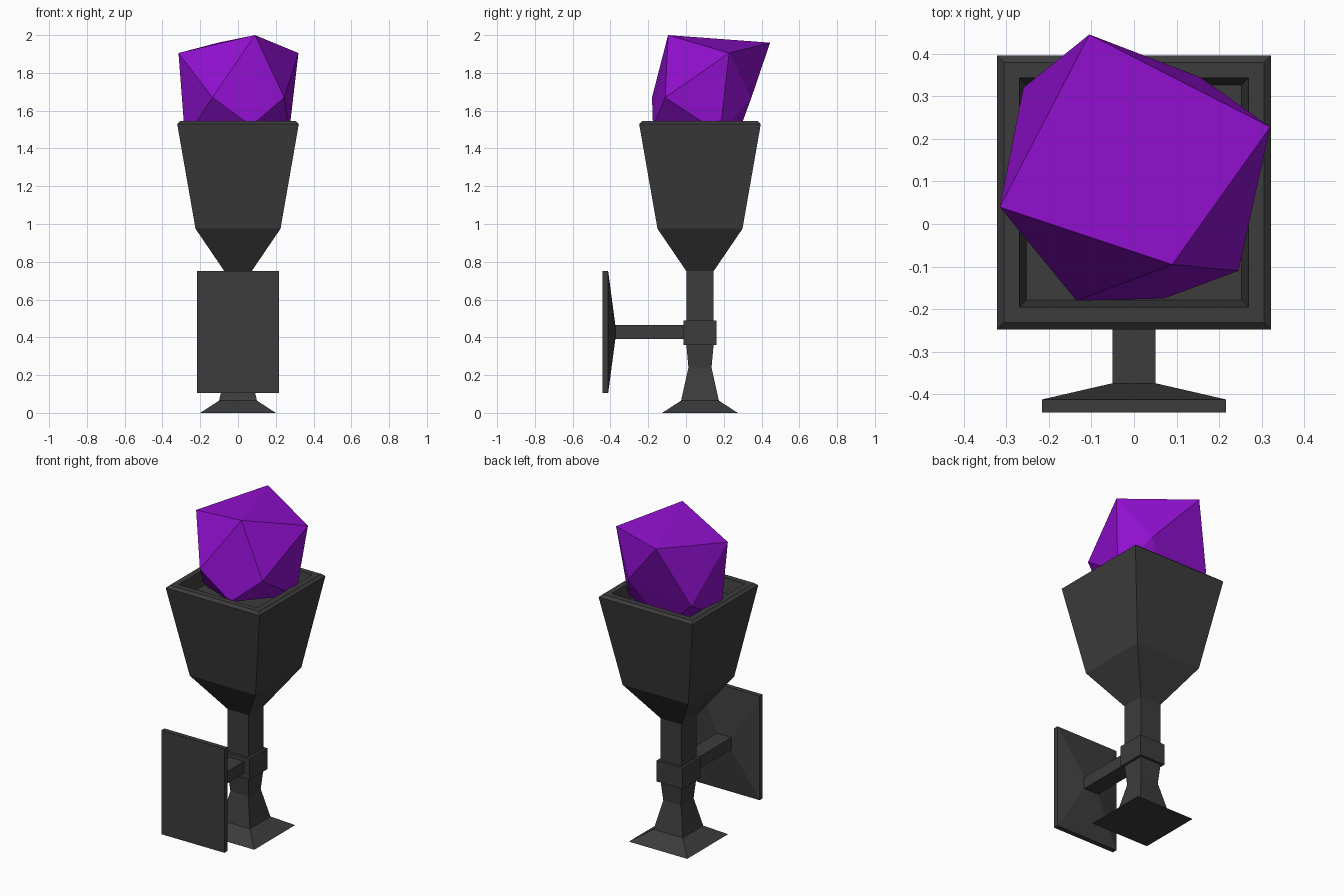
import bpy, bmesh
from mathutils import Vector, Matrix

if "Cube" in bpy.data.objects:
    bpy.data.objects.remove(bpy.data.objects["Cube"])

def material(name, rgb):
    m = bpy.data.materials.new(name)
    m.diffuse_color = (*rgb, 1)
    m.use_nodes = True
    m.node_tree.nodes["Principled BSDF"].inputs["Base Color"].default_value = m.diffuse_color
    return m

IRON = material("dark_iron", (0.045, 0.045, 0.045))
PURPLE = material("purple_crystal", (0.28, 0.005, 0.62))
CY = 0.074  # y of the torch axis

def finish(name, bm, mat):
    bmesh.ops.recalc_face_normals(bm, faces=bm.faces)
    me = bpy.data.meshes.new(name)
    bm.to_mesh(me)
    bm.free()
    me.materials.append(mat)
    ob = bpy.data.objects.new(name, me)
    bpy.context.collection.objects.link(ob)
    return ob

def loft(name, sections, matrix):
    """Capped rectangular loft through (half_x, half_y, z) sections."""
    bm = bmesh.new()
    rings = [[bm.verts.new(matrix @ Vector((sx * hx, sy * hy, z)))
              for sx, sy in ((-1, -1), (1, -1), (1, 1), (-1, 1))]
             for hx, hy, z in sections]
    for a, b in zip(rings, rings[1:]):
        for i in range(4):
            j = (i + 1) % 4
            bm.faces.new((a[i], a[j], b[j], b[i]))
    bm.faces.new(rings[0][::-1])
    bm.faces.new(rings[-1])
    return finish(name, bm, IRON)

def square(profile):
    return [(h, h, z) for h, z in profile]

upright = Matrix.Translation((0, CY, 0))

# Foot, stem and recessed cup in one profile
loft("torch_body", square([
    (0.20, 0), (0.10, 0.065), (0.061, 0.24), (0.072, 0.36), (0.072, 0.75),
    (0.225, 0.975), (0.322, 1.53), (0.305, 1.545), (0.269, 1.545),
    (0.252, 1.46)]), upright)

# Collar round the stem
loft("stem_collar", square([(0.088, 0.36), (0.088, 0.49)]), upright)

# Wall plate with sloped back, and arm to the collar (lofted along +y)
along_y = Matrix.Translation((0, 0, 0.428)) @ Matrix(
    ((1, 0, 0, 0), (0, 0, 1, 0), (0, 1, 0, 0), (0, 0, 0, 1)))
loft("wall_plate", [(0.216, 0.322, -0.442), (0.216, 0.322, -0.412),
                    (0.051, 0.037, -0.374)], along_y)
loft("wall_arm", [(0.051, 0.037, -0.375), (0.051, 0.037, 0.02)], along_y)

# Rough twenty-sided crystal: hull of its irregular corners
corners = [
    (-0.105, 0.445, 1.96), (0.09, -0.095, 2.0),
    (0.32, 0.228, 1.905), (-0.315, 0.04, 1.905),
    (-0.26, 0.32, 1.60), (0.155, 0.345, 1.665),
    (0.245, -0.11, 1.67), (-0.135, -0.18, 1.67),
    (0.07, -0.175, 1.52), (0.27, 0.18, 1.48),
    (-0.28, 0.06, 1.45), (-0.02, 0.24, 1.38)]
bm = bmesh.new()
for c in corners:
    bm.verts.new(c)
bmesh.ops.convex_hull(bm, input=bm.verts)
finish("crystal", bm, PURPLE)
